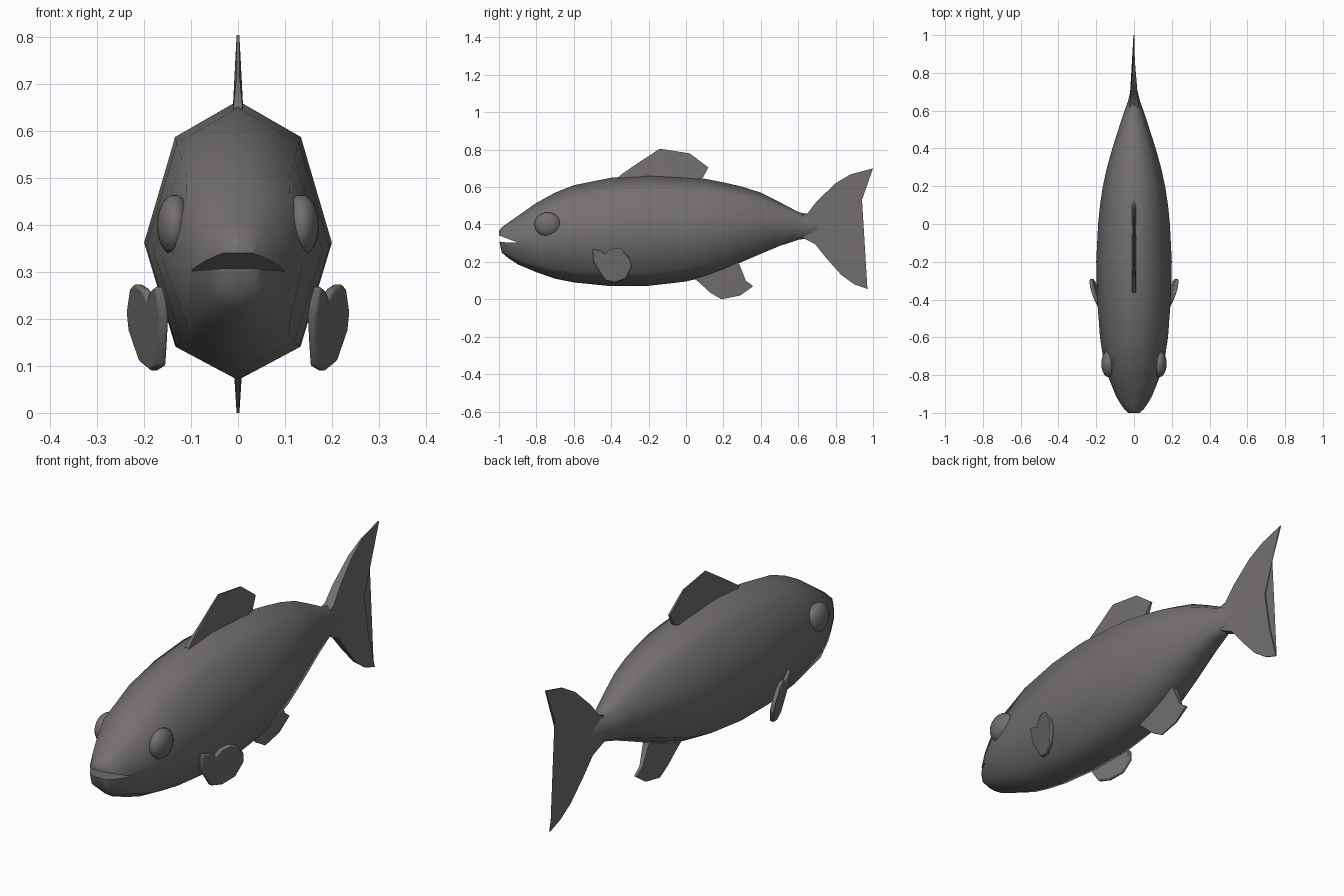
import bpy, bmesh, math

if "Cube" in bpy.data.objects:
    bpy.data.objects.remove(bpy.data.objects["Cube"])

grey = bpy.data.materials.new("warm grey")
grey.use_nodes = True
grey.diffuse_color = (.17, .16, .157, 1)
grey.node_tree.nodes["Principled BSDF"].inputs["Base Color"].default_value = grey.diffuse_color


def make_object(name, bm):
    bmesh.ops.recalc_face_normals(bm, faces=bm.faces)
    mesh = bpy.data.meshes.new(name)
    bm.to_mesh(mesh)
    bm.free()
    mesh.materials.append(grey)
    obj = bpy.data.objects.new(name, mesh)
    bpy.context.collection.objects.link(obj)
    return obj


def activate(obj):
    bpy.ops.object.select_all(action='DESELECT')
    obj.select_set(True)
    bpy.context.view_layer.objects.active = obj


def smooth(obj, degrees):
    activate(obj)
    bpy.ops.object.shade_smooth_by_angle(angle=math.radians(degrees))


def plate(name, outline, centre, thickness):
    """Solid sheet from a (y, z) outline; centre and thickness are functions of y, z."""
    bm = bmesh.new()
    sides = []
    for sign in (-1, 1):
        verts = [bm.verts.new((centre(y, z) + sign * thickness(y, z), y, z)) for y, z in outline]
        sides.append(verts)
        bm.faces.new(verts)
    left, right = sides
    for i in range(len(outline)):
        bm.faces.new((left[i - 1], left[i], right[i], right[i - 1]))
    bmesh.ops.triangulate(bm, faces=[f for f in bm.faces if len(f.verts) > 4])
    return make_object(name, bm)


# Body: eight-sided rings (y, top, bottom, half width) from nose to tail root
stations = [
    (-1, .365, .32, .03), (-.985, .385, .25, .05), (-.95, .41, .22, .075),
    (-.9, .445, .187, .1), (-.8, .515, .145, .14), (-.7, .57, .11, .165),
    (-.6, .61, .09, .18), (-.4, .65, .07, .195), (-.2, .665, .072, .2),
    (0, .655, .095, .19), (.1, .645, .12, .18), (.2, .625, .155, .165),
    (.3, .602, .2, .143), (.4, .57, .243, .115), (.5, .52, .285, .083),
    (.6, .467, .318, .05), (.65, .455, .325, .032), (.74, .45, .34, .01)]

bm = bmesh.new()
rings = []
for y, top, bottom, width in stations:
    corner = .78 if y < -.75 else .67
    section = [(0, 1), (corner, .87), (1, .49), (corner, .12),
               (0, 0), (-corner, .12), (-1, .49), (-corner, .87)]
    rings.append([bm.verts.new((x * width, y, bottom + f * (top - bottom))) for x, f in section])
for a, b in zip(rings, rings[1:]):
    for i in range(len(a)):
        bm.faces.new((a[i - 1], a[i], b[i], b[i - 1]))
bm.faces.new(rings[0])
bm.faces.new(rings[-1])
body = make_object("body", bm)

# Mouth: a wedge cut between the jaws
wedge = plate("mouth_cutter", [(-.895, .302), (-1.03, .352), (-1.03, .312), (-.97, .305)],
              lambda y, z: 0, lambda y, z: .3)
cut = body.modifiers.new("mouth", 'BOOLEAN')
cut.operation = 'DIFFERENCE'
cut.solver = 'EXACT'
cut.object = wedge
activate(body)
bpy.ops.object.modifier_apply(modifier=cut.name)
bpy.data.objects.remove(wedge)
smooth(body, 60)

# Fins on the centre line
tail = [(.62, .45), (.65, .46), (.7, .525), (.8, .62), (.88, .668), (1, .7), (.94, .55),
        (.895, .4), (.925, .22), (.97, .055), (.9, .08), (.83, .13), (.75, .22), (.69, .295), (.62, .33)]
dorsal = [(-.37, .64), (-.35, .665), (-.27, .72), (-.14, .805), (.02, .78), (.12, .705), (.09, .65), (.02, .63)]
lower = [(.02, .13), (.07, .09), (.13, .035), (.19, 0), (.29, .02), (.36, .07), (.32, .1), (.28, .2)]
for name, outline, thickness in (
        ("tail_fin", tail, lambda y, z: max(.003, .025 - .085 * (y - .62))),
        ("dorsal_fin", dorsal, lambda y, z: .003 + .1 * max(0, .72 - z)),
        ("lower_fin", lower, lambda y, z: .003 + .08 * max(0, z - .04))):
    smooth(plate(name, outline, lambda y, z: 0, thickness), 40)

# Paired side fins and eyes
side_fin = [(-.5, .27), (-.495, .2), (-.46, .145), (-.43, .1), (-.38, .09), (-.32, .11), (-.29, .17),
            (-.3, .22), (-.34, .265), (-.37, .275), (-.41, .265), (-.43, .24), (-.46, .26)]
for label, side in (("left", 1), ("right", -1)):
    fin = plate(label + "_side_fin", side_fin,
                lambda y, z: side * (.145 + .35 * (y + .48) + .17 * (z - .1)),
                lambda y, z: .01)
    bevel = fin.modifiers.new("rounded rim", 'BEVEL')
    bevel.width = .006
    bevel.segments = 2
    smooth(fin, 60)

    bpy.ops.mesh.primitive_uv_sphere_add(segments=20, ring_count=12, radius=1,
                                         location=(side * .135, -.74, .4))
    eye = bpy.context.object
    eye.name = label + "_eye"
    eye.scale = (.038, .07, .065)
    eye.data.materials.append(grey)
    smooth(eye, 60)
